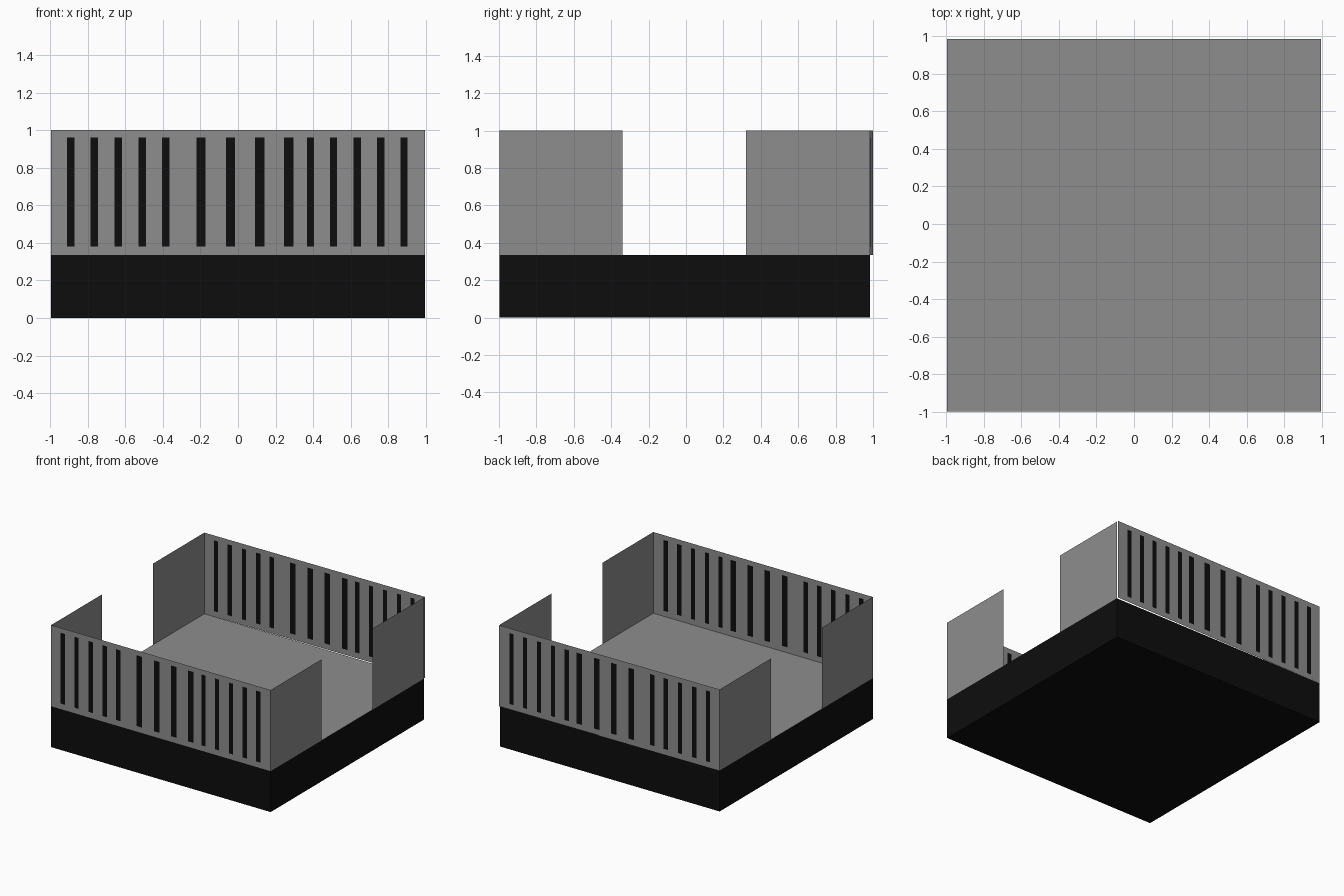
import bpy, bmesh

if "Cube" in bpy.data.objects:
    bpy.data.objects.remove(bpy.data.objects["Cube"])

X, Y0, Y1 = 0.995, -0.998, 0.985      # footprint
Z0, Z1 = 0.335, 1.0                   # base top, wall top
SLOT_Z = (0.38, 0.96)
# slot centres and half widths, left to right
SLOTS = [(-0.89, 0.02), (-0.765, 0.02), (-0.637, 0.02), (-0.51, 0.02), (-0.385, 0.02),
         (-0.197, 0.025), (-0.04, 0.025), (0.115, 0.025), (0.27, 0.025),
         (0.385, 0.019), (0.508, 0.019), (0.635, 0.019), (0.76, 0.019), (0.883, 0.019)]


def material(name, v):
    m = bpy.data.materials.new(name)
    m.diffuse_color = (v, v, v, 1)
    m.use_nodes = True
    m.node_tree.nodes["Principled BSDF"].inputs["Base Color"].default_value = m.diffuse_color
    return m


GREY = material("concrete grey", 0.27)
BLACK = material("black", 0.004)


def finish(name, bm):
    mesh = bpy.data.meshes.new(name)
    bm.to_mesh(mesh)
    bm.free()
    mesh.materials.append(GREY)
    mesh.materials.append(BLACK)
    ob = bpy.data.objects.new(name, mesh)
    bpy.context.collection.objects.link(ob)
    return ob


# Base block: black sides and underside, grey floor
bm = bmesh.new()
bmesh.ops.create_cube(bm, size=1)
for v in bm.verts:
    v.co = (v.co.x * 2 * X, (Y0 + Y1) / 2 + v.co.y * (Y1 - Y0), (v.co.z + 0.5) * Z0)
bm.normal_update()
for f in bm.faces:
    f.material_index = 0 if f.normal.z > 0.5 else 1
finish("base", bm)


# Slotted wall: a thin sheet divided along the slot edges, slot cells black
def slotted_wall(name, y_left, y_right, flip):
    xs = [-X] + [c + s * w for c, w in SLOTS for s in (-1, 1)] + [X]
    zs = [Z0, *SLOT_Z, Z1]
    bm = bmesh.new()
    rows = [[bm.verts.new((x, y_left + (y_right - y_left) * (x + X) / (2 * X), z))
             for x in xs] for z in zs]
    for r in range(len(zs) - 1):
        for c in range(len(xs) - 1):
            f = bm.faces.new((rows[r][c], rows[r][c + 1], rows[r + 1][c + 1], rows[r + 1][c]))
            f.material_index = 1 if r == 1 and c % 2 else 0
    if flip:
        bmesh.ops.reverse_faces(bm, faces=bm.faces[:])
    finish(name, bm)


slotted_wall("front_wall", Y0, Y0, False)
slotted_wall("back_wall", Y1, 1.0, True)


# Plain side walls, leaving an opening in the middle of each side
def side_wall(name, x, ya, yb):
    bm = bmesh.new()
    pts = [(x, ya, Z0), (x, yb, Z0), (x, yb, Z1), (x, ya, Z1)]
    if x < 0:
        pts.reverse()
    bm.faces.new([bm.verts.new(p) for p in pts])
    finish(name, bm)


for side, x in (("left", -X), ("right", X)):
    side_wall(side + "_front_side_wall", x, Y0, -0.34)
    side_wall(side + "_back_side_wall", x, 0.32, Y1)
